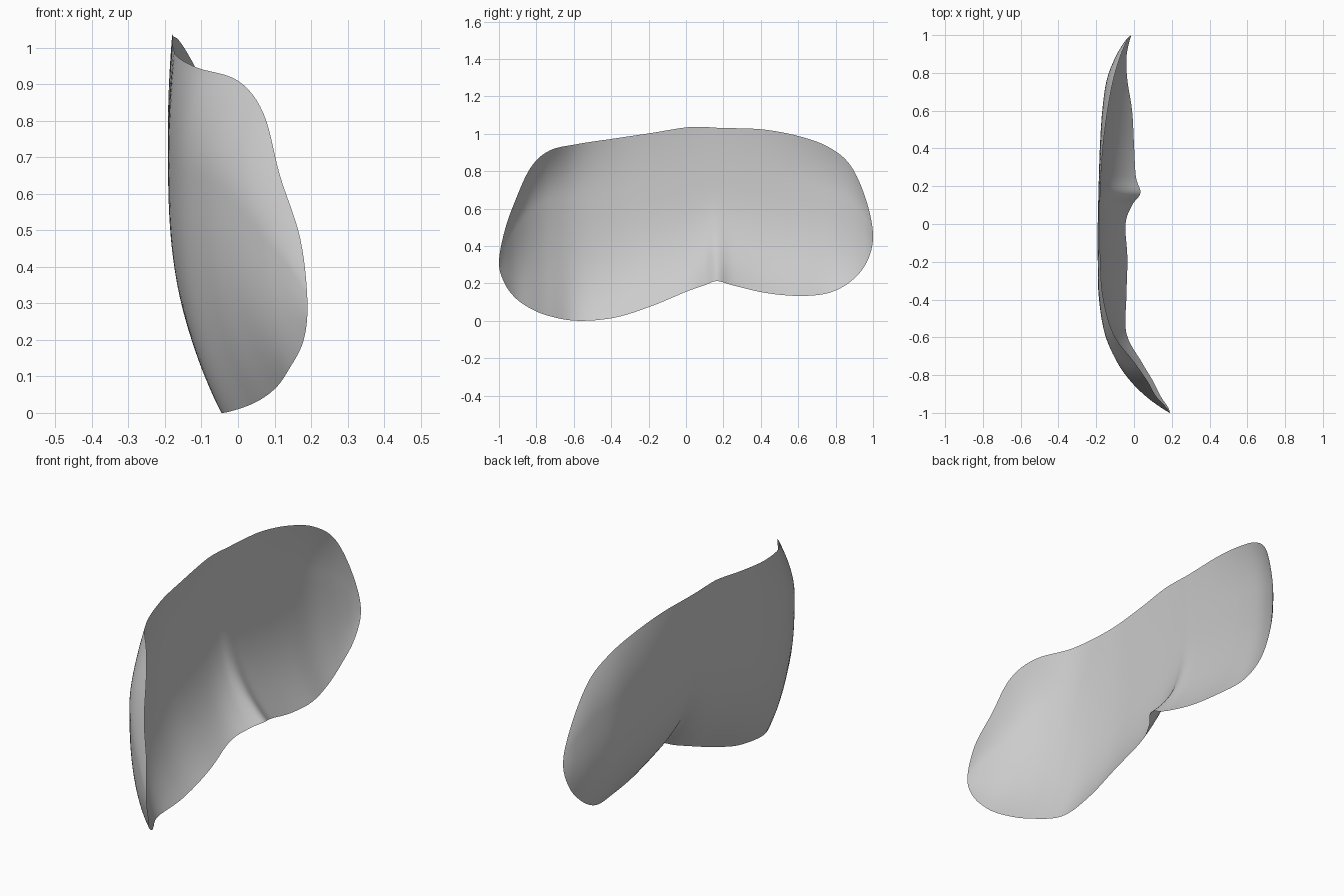
import bpy
import bmesh
from mathutils import Vector

default_cube = bpy.data.objects.get("Cube")
if default_cube:
    bpy.data.objects.remove(default_cube, do_unlink=True)

STEPS_LONG = 6      # columns between neighbouring stations
STEPS_TALL = 36     # rows from the lower rim to the upper rim
DEEPEST = 0.7       # height fraction where the shell bulges most

# Stations along the shell:
# y, lower rim z, upper rim z, lower rim x, bulge x, upper rim x
stations = [Vector(row) for row in (
    (-1, .31, .31, .19, .19, .19),
    (-.97, .2, .48, .18, .14, .17),
    (-.91, .12, .65, .14, .06, .115),
    (-.83, .065, .82, .1, -.02, .07),
    (-.73, .025, .91, .04, -.09, 0),
    (-.58, 0, .945, -.04, -.155, -.11),
    (-.38, .017, .975, -.04, -.187, -.165),
    (-.18, .08, 1.005, -.035, -.192, -.178),
    (0, .155, 1.034, -.045, -.192, -.18),
    (.1, .19, 1.036, -.01, -.19, -.18),
    (.165, .212, 1.032, .034, -.188, -.178),
    (.25, .19, 1.03, .01, -.186, -.175),
    (.42, .15, 1.022, 0, -.18, -.163),
    (.6, .133, .988, -.01, -.168, -.14),
    (.76, .148, .93, -.035, -.145, -.11),
    (.88, .21, .83, -.04, -.1, -.075),
    (.965, .31, .64, -.025, -.05, -.04),
    (1, .45, .45, -.015, -.015, -.015),
)]


def swap_rims(row):
    """Turn a station upside down, so the outline rounds over at the tips."""
    y, low_z, high_z, low_x, bulge_x, high_x = row
    return Vector((y, high_z, low_z, high_x, bulge_x, low_x))


def smooth_between(before, start, end, after, t):
    """Catmull-Rom blend from start to end."""
    slope_in = (end - before) / 2
    slope_out = (after - start) / 2
    rise = t * t * (3 - 2 * t)
    return (start * (1 - rise) + end * rise
            + slope_in * (t * (1 - t) ** 2) - slope_out * (t * t * (1 - t)))


def cross_section(row):
    """Points from the lower rim, over the bulge, to the upper rim."""
    y, low_z, high_z, low_x, bulge_x, high_x = row
    points = []
    for step in range(STEPS_TALL + 1):
        t = step / STEPS_TALL
        if t < DEEPEST:
            x = bulge_x + (low_x - bulge_x) * (1 - t / DEEPEST) ** 2.8
        else:
            x = bulge_x + (high_x - bulge_x) * ((t - DEEPEST) / (1 - DEEPEST)) ** 2
        points.append((x, y, low_z + (high_z - low_z) * t))
    return points


def make_material(name, colour):
    material = bpy.data.materials.new(name)
    material.use_nodes = True
    material.diffuse_color = colour
    material.node_tree.nodes["Principled BSDF"].inputs["Base Color"].default_value = colour
    return material


# Blend the stations into closely spaced columns
padded = [swap_rims(stations[1])] + stations + [swap_rims(stations[-2])]
columns = []
for i in range(1, len(stations)):
    for step in range(STEPS_LONG):
        columns.append(smooth_between(*padded[i - 1:i + 3], step / STEPS_LONG))
columns.append(stations[-1])

# Skin the columns as one open, thin sheet
bm = bmesh.new()
grid = [[bm.verts.new(point) for point in cross_section(row)] for row in columns]
for left, right in zip(grid, grid[1:]):
    for k in range(STEPS_TALL):
        bm.faces.new((left[k], left[k + 1], right[k + 1], right[k]))
bmesh.ops.remove_doubles(bm, verts=bm.verts, dist=0.0005)
for face in bm.faces:
    face.smooth = True

mesh = bpy.data.meshes.new("curved_shell")
bm.to_mesh(mesh)
bm.free()
mesh.materials.append(make_material("light_grey", (0.6, 0.6, 0.6, 1)))
shell = bpy.data.objects.new("curved_shell", mesh)
bpy.context.collection.objects.link(shell)
